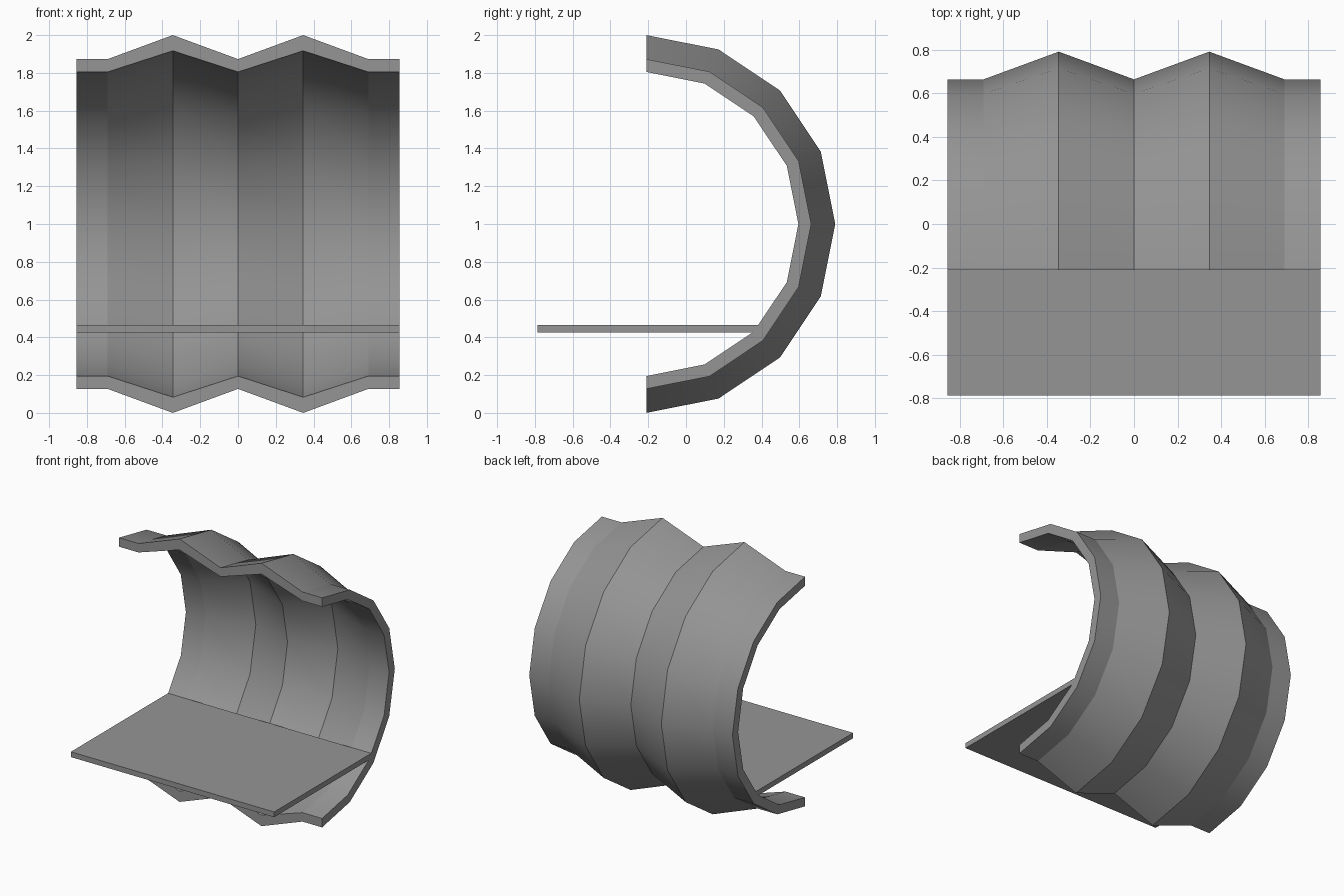
import bpy, bmesh, math
from mathutils import Vector

if "Cube" in bpy.data.objects:
    bpy.data.objects.remove(bpy.data.objects["Cube"])

CY, CZ = -0.21, 1.0      # arc centre
HALF = 0.855             # half width
BEND = 0.69              # where the flat end bands begin
SEGS = 8                 # facets over the half circle

grey = bpy.data.materials.new("dark_grey")
grey.diffuse_color = (0.3, 0.3, 0.3, 1)
grey.use_nodes = True
grey.node_tree.nodes["Principled BSDF"].inputs["Base Color"].default_value = grey.diffuse_color


def finish(name, bm):
    bmesh.ops.recalc_face_normals(bm, faces=bm.faces)
    mesh = bpy.data.meshes.new(name)
    bm.to_mesh(mesh)
    bm.free()
    mesh.materials.append(grey)
    obj = bpy.data.objects.new(name, mesh)
    bpy.context.collection.objects.link(obj)
    return obj


# Corrugated half-pipe shell: wavy cross-section swept round the x axis
xs = [-HALF, -BEND, -0.345, 0, 0.345, BEND, HALF]
outer = [0.873, 0.873, 1.0, 0.873, 1.0, 0.873, 0.873]
inner = [0.805, 0.805, 0.917, 0.805, 0.917, 0.805, 0.805]
profile = list(zip(xs, outer)) + list(zip(xs, inner))[::-1]

bm = bmesh.new()
rings = []
for i in range(SEGS + 1):
    a = math.pi * (i / SEGS - 0.5)
    rings.append([bm.verts.new((x, CY + r * math.cos(a), CZ + r * math.sin(a)))
                  for x, r in profile])
n = len(profile)
for lo, hi in zip(rings, rings[1:]):
    for j in range(n):
        k = (j + 1) % n
        bm.faces.new((lo[j], lo[k], hi[k], hi[j]))

# Strips closing the two open rims
for ring in (rings[0], rings[-1]):
    for j in range(len(xs) - 1):
        bm.faces.new((ring[j], ring[j + 1], ring[n - 2 - j], ring[n - 1 - j]))
shell = finish("corrugated_shell", bm)
bpy.context.view_layer.objects.active = shell
shell.select_set(True)
bpy.ops.object.shade_smooth_by_angle(angle=math.radians(30))

# Crisp break where the end bands meet the waves
for e in shell.data.edges:
    if all(abs(abs(shell.data.vertices[v].co.x) - BEND) < 1e-4 for v in e.vertices):
        e.use_edge_sharp = True

# Flat floor plate reaching to the shell's inner ridges
y0, y1, z0, z1 = -0.787, 0.38, 0.425, 0.465
bm = bmesh.new()
bmesh.ops.create_cube(bm, size=1)
bmesh.ops.scale(bm, vec=Vector((2 * HALF, y1 - y0, z1 - z0)), verts=bm.verts)
bmesh.ops.translate(bm, vec=Vector((0, (y0 + y1) / 2, (z0 + z1) / 2)), verts=bm.verts)
finish("floor_plate", bm)
